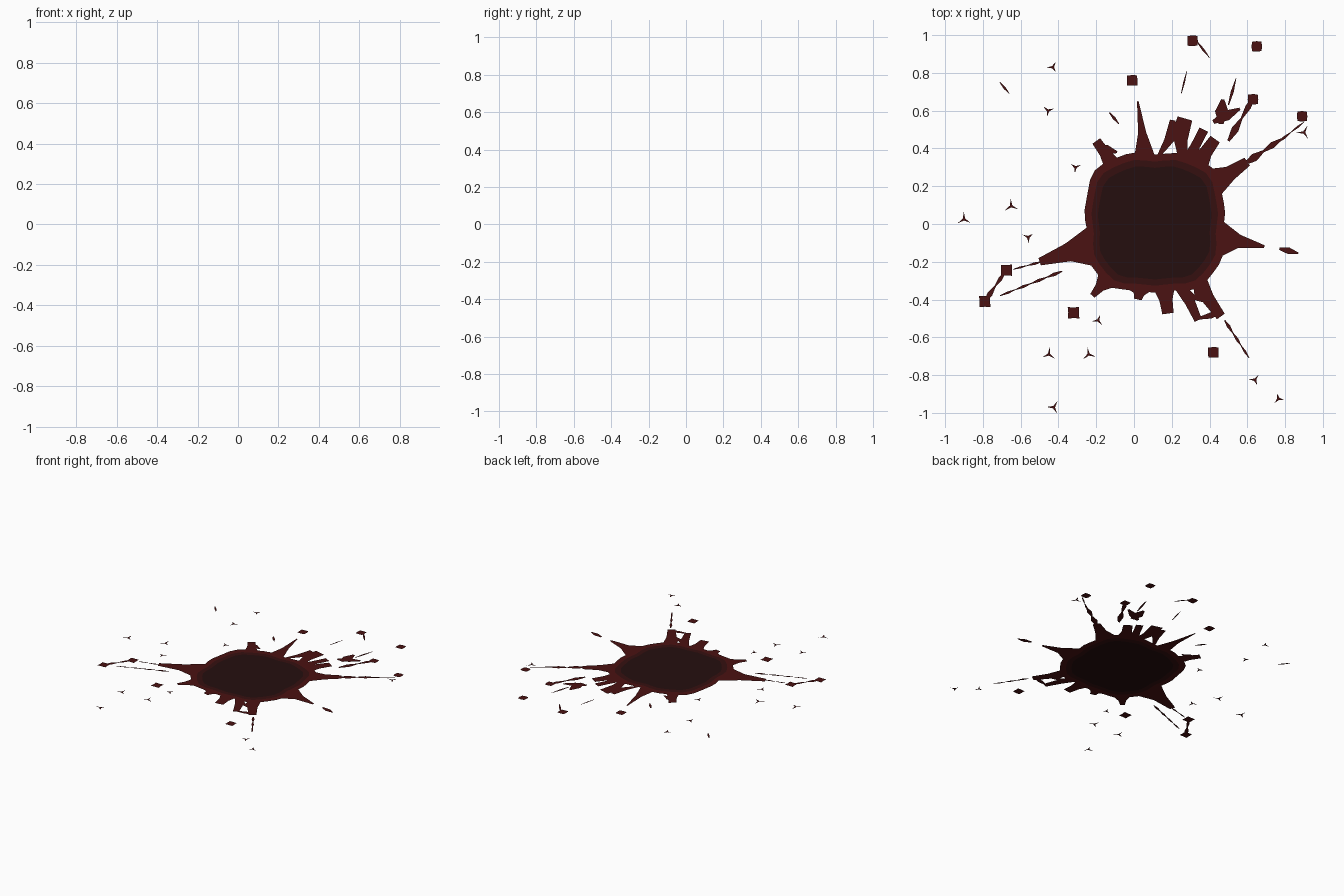
import bpy, bmesh, random
from math import pi, sin, cos, atan2
from mathutils import Vector

if "Cube" in bpy.data.objects:
    bpy.data.objects.remove(bpy.data.objects["Cube"])

random.seed(4)
CENTRE = Vector((.11, 0))


def polar(a, r, c=CENTRE):
    return Vector((c.x + r * cos(a), c.y + r * sin(a)))


def flat(name, shapes, rgb):
    """Flat upward-facing object; each shape is a list of loops (outline, then holes)."""
    bm = bmesh.new()
    for loops in shapes:
        edges = []
        for loop in loops:
            vs = [bm.verts.new((p[0], p[1], 0)) for p in loop]
            edges += [bm.edges.new((vs[i - 1], vs[i])) for i in range(len(vs))]
        bmesh.ops.triangle_fill(bm, edges=edges, use_beauty=True, normal=(0, 0, 1))
    for f in bm.faces:
        f.normal_update()
        if f.normal.z < 0:
            f.normal_flip()
    me = bpy.data.meshes.new(name)
    bm.to_mesh(me)
    bm.free()
    mat = bpy.data.materials.new(name + "_colour")
    mat.diffuse_color = (*rgb, 1)
    mat.use_nodes = True
    mat.node_tree.nodes["Principled BSDF"].inputs["Base Color"].default_value = mat.diffuse_color
    me.materials.append(mat)
    bpy.context.collection.objects.link(bpy.data.objects.new(name, me))


def pool_radius(a):
    """Rounded-square body of the pool, a little flatter below."""
    return .39 - .025 * cos(4 * a) + .008 * sin(a) + .006 * sin(11 * a)


def pool_outline(spikes):
    """Body outline with a curved spike (tip x, tip y, base width, tip width) at each entry."""
    items = sorted((atan2(y, x - CENTRE.x), (Vector((x, y)) - CENTRE).length, w, t)
                   for x, y, w, t in spikes)
    pts = []
    for i, (a, r, w, t) in enumerate(items):
        base = pool_radius(a)
        half, tip = w / base / 2, t / r / 2
        mid = tip + .3 * (half - tip)
        waist = base + .4 * (r - base)
        pts += [polar(a - half, pool_radius(a - half)), polar(a - mid, waist), polar(a - tip, r),
                polar(a + tip, r), polar(a + mid, waist), polar(a + half, pool_radius(a + half))]
        # plain body up to the next spike
        b, _, w2, _ = items[(i + 1) % len(items)]
        start, end = a + half, b - w2 / pool_radius(b) / 2
        if i == len(items) - 1:
            end += 2 * pi
        n = int((end - start) / .12)
        for k in range(1, n):
            s = start + (end - start) * k / n
            pts.append(polar(s, pool_radius(s)))
    return pts


def trail(x0, y0, x1, y1, n, w):
    """Ribbon of n beads, swelling and thinning, narrowing to its far end."""
    a, b = Vector((x0, y0)), Vector((x1, y1))
    d = (b - a).normalized()
    side = Vector((-d.y, d.x))
    left, right = [], []
    for i in range(2 * n + 1):
        p = a.lerp(b, i / (2 * n))
        h = w * (1 if i % 2 else .3) * (1 - .4 * i / (2 * n))
        left.append(p + side * h)
        right.append(p - side * h)
    return [left + right[::-1]]


def star(x, y, tips, r, inner, turn):
    """Small drop with pointed tips."""
    c = Vector((x, y))
    return [[polar(turn + pi * i / tips, inner if i % 2 else r, c) for i in range(2 * tips)]]


# Pool: pale rim, darker band, dark core
spikes = [(.60, .33, .14, .05), (.43, .45, .10, .06), (.37, .50, .06, .05),
          (.27, .56, .13, .08), (.205, .55, .10, .03), (.02, .65, .10, .008),
          (-.20, .44, .08, .05), (-.50, -.20, .20, .04), (-.22, -.38, .10, .03),
          (.02, -.40, .10, .04), (.18, -.475, .10, .06), (.34, -.51, .09, .04),
          (.46, -.49, .11, .05), (.69, -.12, .17, .015)]
steps = [2 * pi * i / 40 for i in range(40)]
band, core = ([polar(a, pool_radius(a) * k) for a in steps] for k in (.90, .81))
rim_red = (.07, .006, .006)
flat("pool_rim", [[pool_outline(spikes), band]], rim_red)
flat("pool_band", [[band, core]], (.036, .005, .005))
flat("pool_core", [[core]], (.018, .0045, .0045))

# Thrown trails: start, end, beads, half width
broad = [(.59, .32, .78, .45, 2, .024), (.42, .54, .56, .61, 1, .035),
         (.50, .44, .64, .68, 2, .022), (.46, .53, .47, .66, 1, .045),
         (-.20, .41, -.09, .38, 1, .03), (.77, -.13, .87, -.155, 1, .022),
         (-.79, -.41, -.68, -.25, 2, .016), (.34, -.50, .47, -.47, 1, .02)]
fine = [(.76, .43, .90, .54, 2, .008), (.50, .63, .54, .77, 1, .010),
        (.25, .69, .28, .81, 1, .006), (.33, .97, .40, .88, 1, .008),
        (-.13, .59, -.08, .53, 1, .010), (-.71, .75, -.66, .69, 1, .008),
        (.48, -.51, .61, -.71, 3, .010), (-.38, -.25, -.71, -.38, 4, .010),
        (-.49, -.20, -.64, -.24, 2, .008)]
flat("broad_trails", [trail(*t) for t in broad], rim_red)
flat("fine_trails", [trail(*t) for t in fine], rim_red)

# Chunky drops
drops = [(.31, .97), (.65, .94), (-.01, .76), (.63, .66), (.89, .57), (.42, -.68),
         (-.32, -.47), (-.675, -.245), (-.79, -.41)]
flat("drops", [star(x, y, 4, random.uniform(.034, .044), .028, .8) for x, y in drops], rim_red)

# Tiny three-armed flecks
flecks = [(-.43, .83), (-.455, .60), (-.31, .30), (-.65, .095), (-.90, .025), (-.56, -.07),
          (-.45, -.69), (-.24, -.69), (-.19, -.51), (-.425, -.97), (.64, -.825),
          (.765, -.925), (.90, .485)]
flat("flecks", [star(x, y, 3, random.uniform(.03, .042), .007, random.uniform(0, 2))
                for x, y in flecks], rim_red)
